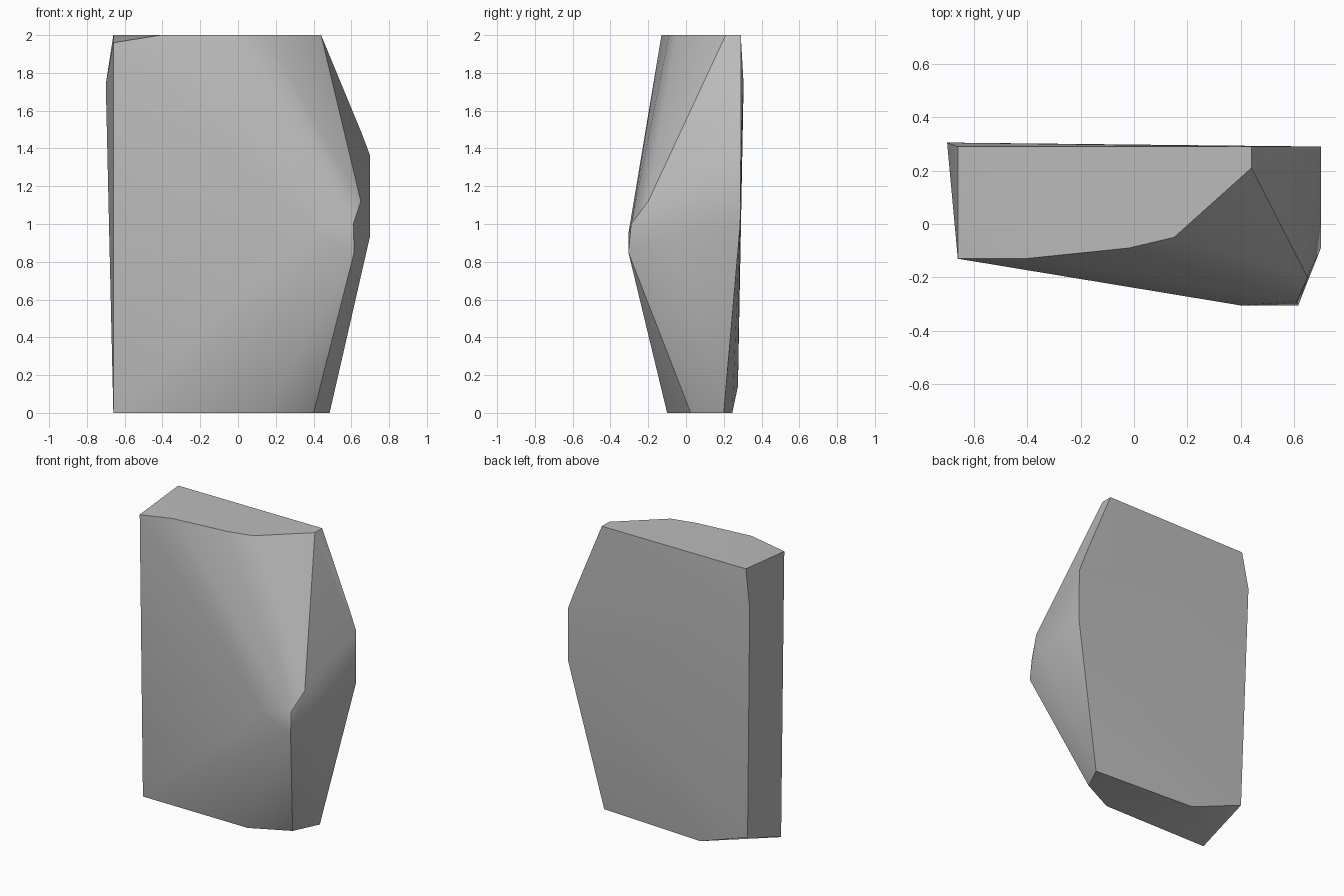
import bpy
import bmesh
from math import radians

cube = bpy.data.objects.get("Cube")
if cube:
    bpy.data.objects.remove(cube, do_unlink=True)

# Plain stone colour
stone = bpy.data.materials.new("stone_grey")
stone.use_nodes = True
colour = (0.5, 0.5, 0.5, 1)
stone.diffuse_color = colour
stone.node_tree.nodes["Principled BSDF"].inputs["Base Color"].default_value = colour

# Corners of the chipped slab, grouped by region
top_rim = [(-.66, .29, 2), (-.66, -.13, 1.96), (-.41, -.13, 2), (-.02, -.09, 2),
           (.15, -.05, 2), (.44, .21, 2), (.44, .29, 2)]
bottom_rim = [(-.66, -.095, 0), (.145, -.1, 0), (.4, .025, 0), (.485, .2, 0),
              (-.28, .245, 0), (-.663, .275, .14)]
front_bulge = [(.4, -.305, .95), (.615, -.305, .85), (.61, -.29, 1.0), (.65, -.2, 1.12)]
left_flank = [(.7, -.09, .94), (.7, .287, 1.0), (.7, .29, 1.36), (.655, .29, 1.48)]
back_corner = [(-.7, .305, 1.74)]

# Wrap the corners in a closed convex skin
bm = bmesh.new()
for corner in top_rim + bottom_rim + front_bulge + left_flank + back_corner:
    bm.verts.new(corner)
bmesh.ops.convex_hull(bm, input=bm.verts[:])
loose = [v for v in bm.verts if not v.link_faces]
bmesh.ops.delete(bm, geom=loose, context='VERTS')
bmesh.ops.recalc_face_normals(bm, faces=bm.faces[:])
mesh = bpy.data.meshes.new("stone_slab")
bm.to_mesh(mesh)
bm.free()
mesh.materials.append(stone)

slab = bpy.data.objects.new("stone_slab", mesh)
bpy.context.collection.objects.link(slab)

# Soft facets with crisp chipped edges
bpy.ops.object.select_all(action='DESELECT')
slab.select_set(True)
bpy.context.view_layer.objects.active = slab
bpy.ops.object.shade_smooth_by_angle(angle=radians(30))
